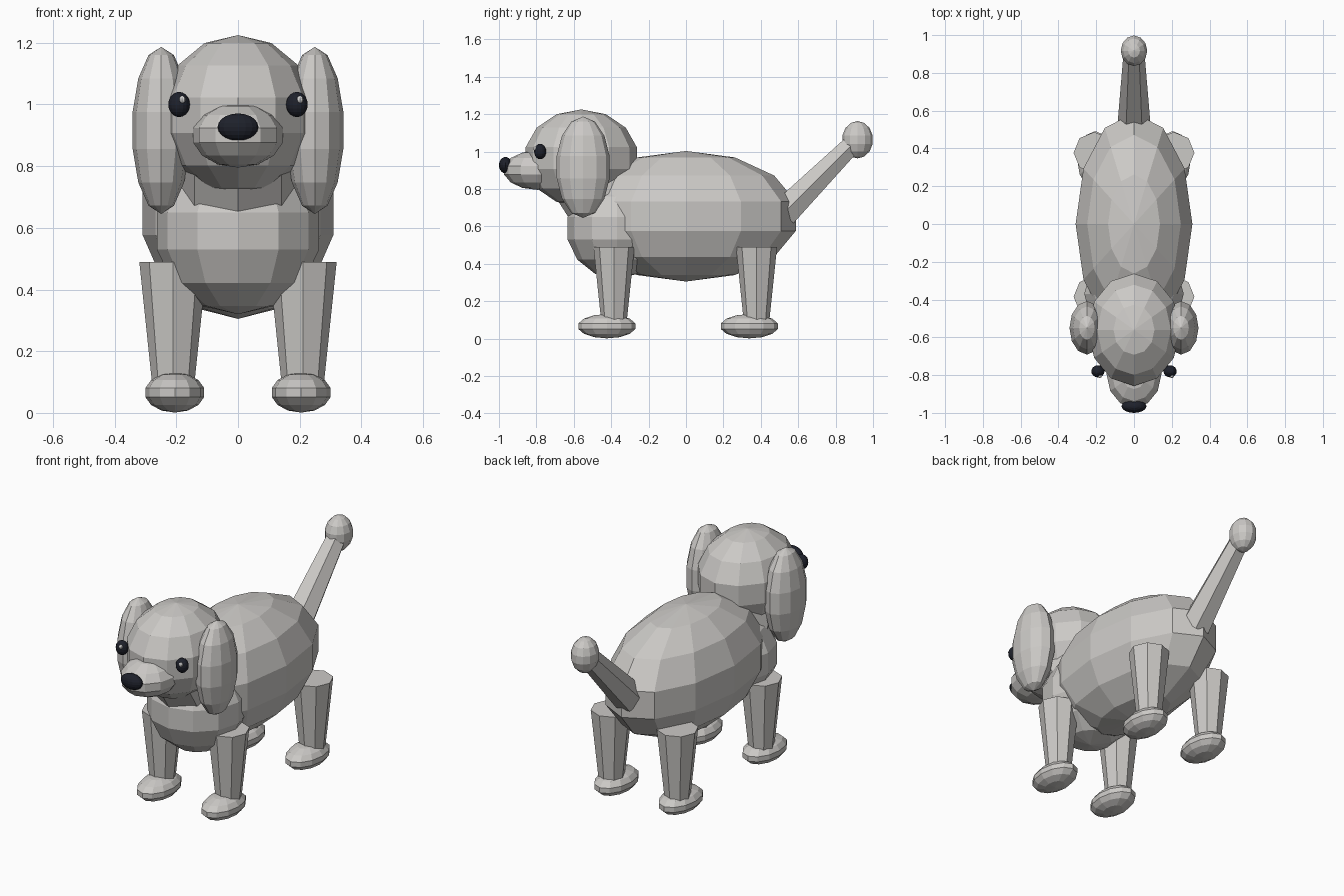
import bpy
import bmesh
from math import atan2, pi
from mathutils import Matrix, Vector

cube = bpy.data.objects.get("Cube")
if cube:
    bpy.data.objects.remove(cube, do_unlink=True)


def material(name, color):
    mat = bpy.data.materials.new(name)
    mat.use_nodes = True
    mat.diffuse_color = color
    bsdf = next(n for n in mat.node_tree.nodes if n.type == "BSDF_PRINCIPLED")
    bsdf.inputs["Base Color"].default_value = color
    bsdf.inputs["Roughness"].default_value = 0.8
    return mat


FUR = material("warm grey", (0.60, 0.585, 0.565, 1))
DARK = material("dark navy", (0.013, 0.015, 0.024, 1))
WHITE = material("white", (0.85, 0.85, 0.85, 1))


def finish(name, bm, location, mat):
    mesh = bpy.data.meshes.new(name)
    bm.to_mesh(mesh)
    bm.free()
    mesh.materials.append(mat)
    obj = bpy.data.objects.new(name, mesh)
    obj.location = location
    bpy.context.scene.collection.objects.link(obj)
    return obj


def ball(name, center, radii, mat=FUR, segments=12, rings=7):
    """Faceted ellipsoid with its poles on z."""
    bm = bmesh.new()
    bmesh.ops.create_uvsphere(bm, u_segments=segments, v_segments=rings, radius=1)
    bmesh.ops.scale(bm, vec=Vector(radii), verts=bm.verts)
    return finish(name, bm, center, mat)


def limb(name, start, end, r_start, r_end, sides=8, spin=0):
    """Tapered prism between two points that share the same x."""
    a, b = Vector(start), Vector(end)
    d = b - a
    turn = Matrix.Rotation(atan2(-d.y, d.z), 4, "X") @ Matrix.Rotation(spin, 4, "Z")
    bm = bmesh.new()
    bmesh.ops.create_cone(bm, cap_ends=True, segments=sides, radius1=r_start,
                          radius2=r_end, depth=d.length, matrix=turn)
    return finish(name, bm, (a + b) / 2, FUR)


# Torso
ball("body", (0, 0, 0.654), (0.317, 0.603, 0.349))
ball("chest", (0, -0.37, 0.59), (0.27, 0.27, 0.27))
limb("neck", (0, -0.36, 0.6), (0, -0.52, 0.85), 0.2, 0.2)

# Head
ball("head", (0, -0.56, 0.965), (0.25, 0.305, 0.26))
ball("muzzle", (0, -0.795, 0.9), (0.149, 0.182, 0.105))
ball("nose", (0, -0.965, 0.927), (0.066, 0.035, 0.044), DARK, 16, 10)

# Paired parts
for side, s in (("left", 1), ("right", -1)):
    ball(side + "_ear", (s * 0.249, -0.55, 0.916), (0.095, 0.145, 0.271))
    ball(side + "_eye", (s * 0.191, -0.78, 1.0), (0.035, 0.032, 0.041), DARK, 16, 10)
    ball(side + "_eye_glint", (s * 0.191 + 0.01, -0.805, 1.016),
         (0.011, 0.011, 0.012), WHITE, 8, 6)
    for end, y in (("front", -0.385), ("back", 0.377)):
        limb(f"{end}_{side}_leg", (s * 0.21, y, 0.07), (s * 0.21, y, 0.49), 0.066, 0.11)
        ball(f"{end}_{side}_paw", (s * 0.205, y - 0.038, 0.066), (0.098, 0.157, 0.065))

# Tail
limb("tail", (0, 0.52, 0.67), (0, 0.9, 1.05), 0.088, 0.056, 6, pi / 2)
ball("tail_tip", (0, 0.917, 1.063), (0.072, 0.083, 0.1))
